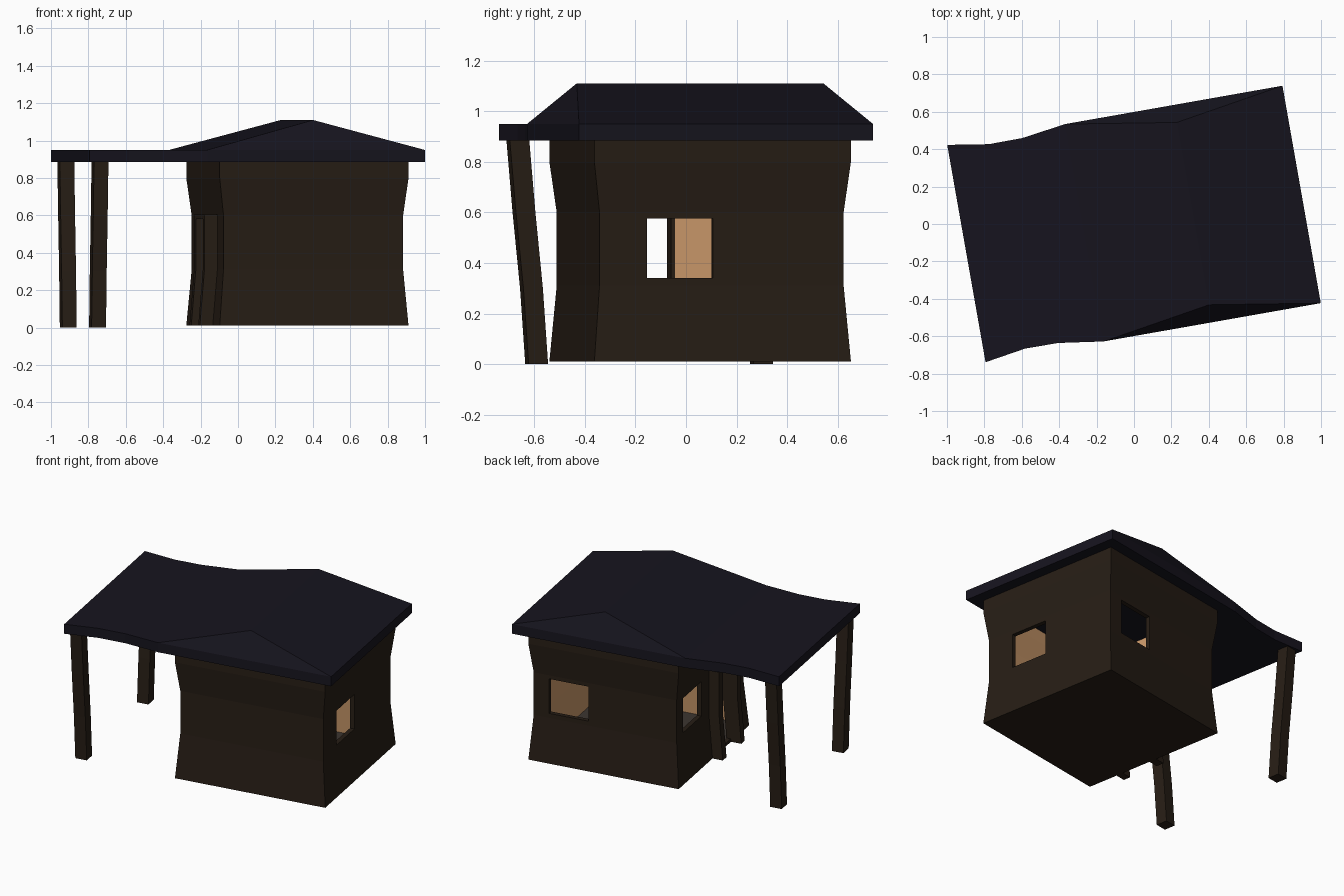
import bpy, bmesh
from math import radians
from mathutils import Matrix

if "Cube" in bpy.data.objects:
    bpy.data.objects.remove(bpy.data.objects["Cube"])

TURN = Matrix.Rotation(radians(10), 3, 'Z')   # whole hut is turned 10 degrees


def material(name, rgb):
    m = bpy.data.materials.new(name)
    m.diffuse_color = (*rgb, 1)
    m.use_nodes = True
    m.node_tree.nodes["Principled BSDF"].inputs["Base Color"].default_value = m.diffuse_color
    return m


WOOD = material("dark_wood", (0.02, 0.0125, 0.0075))
ROOF = material("dark_slate", (0.008, 0.007, 0.013))
INNER = material("warm_plaster", (0.62, 0.33, 0.15))
FLOOR = material("floor_grey", (0.045, 0.036, 0.03))


def finish(name, bm, mats):
    bmesh.ops.recalc_face_normals(bm, faces=bm.faces)
    for v in bm.verts:
        v.co = TURN @ v.co
    me = bpy.data.meshes.new(name)
    bm.to_mesh(me)
    bm.free()
    for m in mats:
        me.materials.append(m)
    ob = bpy.data.objects.new(name, me)
    bpy.context.collection.objects.link(ob)
    return ob


def loft(name, rings, mats=(WOOD,), side=0, base=0):
    """Closed stack of rectangles given as (z, x0, x1, y0, y1)."""
    bm = bmesh.new()
    rows = [[bm.verts.new(p) for p in ((a, c, z), (b, c, z), (b, d, z), (a, d, z))]
            for z, a, b, c, d in rings]
    bm.faces.new(rows[0]).material_index = base
    bm.faces.new(rows[-1]).material_index = side
    for lo, hi in zip(rows, rows[1:]):
        for i in range(4):
            j = (i + 1) % 4
            bm.faces.new((lo[i], lo[j], hi[j], hi[i])).material_index = side
    return finish(name, bm, mats)


# Walls: pinched shell, hollowed out, with three windows and a doorway
PINCH = ((0.01, 0), (0.31, 0.025), (0.60, 0.025), (0.80, 0), (0.89, 0))


def wall_rings(inset, z_low, z_high):
    rings = []
    for i, (z, p) in enumerate(PINCH):
        z = z_low if i == 0 else z_high if i == 4 else z
        k = p + inset
        rings.append((z, -0.19 + k, 0.835 - k, -0.515 + k, 0.515 - k))
    return rings


SLOTS = (WOOD, INNER, FLOOR)
walls = loft("walls", wall_rings(0, 0.01, 0.89), SLOTS)
cutters = [loft("room_cutter", wall_rings(0.03, 0.03, 0.95), SLOTS, side=1, base=2)]
for z0, z1, *rect in ((0.34, 0.575, 0.70, 0.95, -0.30, -0.035),   # right window
                      (0.34, 0.575, 0.435, 0.705, 0.40, 0.65),    # back window
                      (0.34, 0.575, -0.30, -0.08, 0.13, 0.395),   # left window
                      (0.03, 0.585, -0.30, -0.08, -0.25, -0.02)): # doorway
    cutters.append(loft("opening_cutter", [(z0, *rect), (z1, *rect)], SLOTS))
bpy.context.view_layer.objects.active = walls
for c in cutters:
    mod = walls.modifiers.new("cut", 'BOOLEAN')
    mod.operation = 'DIFFERENCE'
    mod.solver = 'EXACT'
    mod.object = c
    bpy.ops.object.modifier_apply(modifier=mod.name)
    bpy.data.objects.remove(c)

# Door frame: two jambs following the bend of the wall, and a lintel
for name, y0, y1 in (("front_door_jamb", -0.30, -0.25), ("back_door_jamb", -0.035, 0.02)):
    loft(name, [(0.01, -0.26, -0.16, y0, y1), (0.31, -0.235, -0.14, y0, y1),
                (0.60, -0.235, -0.14, y0, y1)])
loft("door_lintel", [(z, -0.235, -0.14, -0.30, 0.02) for z in (0.58, 0.605)])

# Porch posts leaning outward at the top
for name, s in (("front_post", -1), ("back_post", 1)):
    loft(name, [(z, -0.842 - 0.039, -0.842 + 0.039, s * c - 0.039, s * c + 0.039)
                for z, c in ((0, 0.451), (0.3, 0.472), (0.6, 0.502), (0.89, 0.527))])

# Roof: flat porch part with a waisted edge, rising to a hipped ridge
EDGE = ((-0.91, 0.59), (-0.69, 0.555), (-0.51, 0.556), (-0.27, 0.59), (0.91, 0.59))
bm = bmesh.new()


def pair(x, y, z):
    return bm.verts.new((x, -y, z)), bm.verts.new((x, y, z))


low = [pair(x, y, 0.885) for x, y in EDGE]
top = [pair(x, y, 0.95) for x, y in EDGE]
ridge = pair(0.32, 0.495, 1.11)
for i in range(4):
    bm.faces.new((*low[i], *low[i + 1][::-1]))
    for s in (0, 1):
        bm.faces.new((low[i][s], low[i + 1][s], top[i + 1][s], top[i][s]))
for a, b in zip(top[:4], top[1:4] + [ridge]):
    bm.faces.new((*a, *b[::-1]))
bm.faces.new((*ridge, *top[4][::-1]))
for s in (0, 1):
    bm.faces.new((top[3][s], top[4][s], ridge[s]))
for e in (0, 4):
    bm.faces.new((*low[e], *top[e][::-1]))
finish("roof", bm, (ROOF,))
